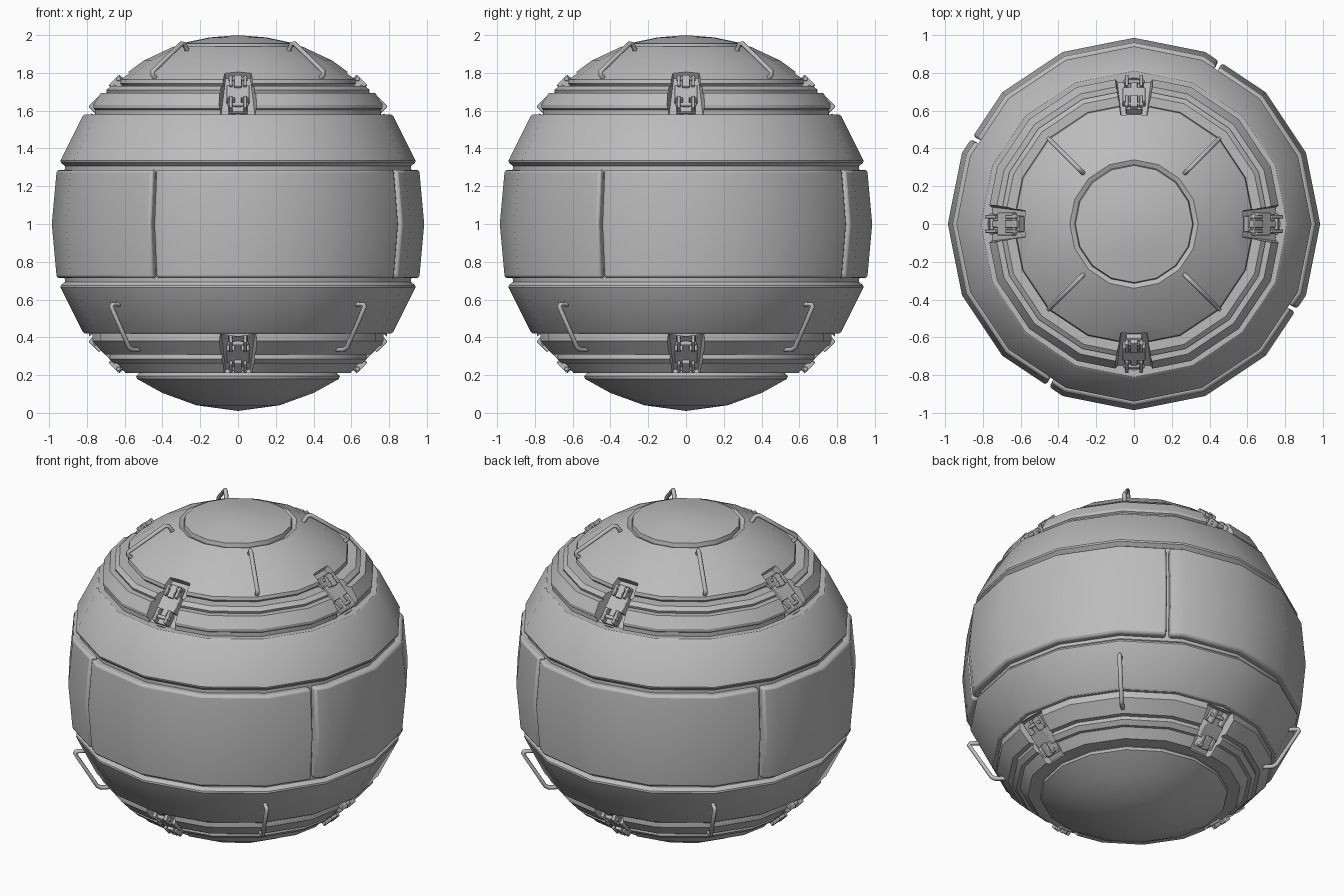
import bpy, bmesh, math
from mathutils import Matrix, Vector

old = bpy.data.objects.get("Cube")
if old:
    bpy.data.objects.remove(old)

grey = bpy.data.materials.new("plain_grey")
grey.use_nodes = True
COLOUR = (0.5, 0.5, 0.5, 1)
grey.diffuse_color = COLOUR
grey.node_tree.nodes["Principled BSDF"].inputs["Base Color"].default_value = COLOUR

SIDES = 16
STEP = math.tau / SIDES


def finish(bm, name, bevel=0.0):
    bmesh.ops.remove_doubles(bm, verts=bm.verts, dist=1e-5)
    bmesh.ops.recalc_face_normals(bm, faces=bm.faces)
    mesh = bpy.data.meshes.new(name)
    bm.to_mesh(mesh)
    bm.free()
    mesh.materials.append(grey)
    ob = bpy.data.objects.new(name, mesh)
    bpy.context.collection.objects.link(ob)
    if bevel:
        mod = ob.modifiers.new("edge_bevel", "BEVEL")
        mod.width, mod.segments, mod.limit_method = bevel, 2, "ANGLE"
        mod.angle_limit = math.radians(40)
    return ob


def smooth(ob):
    bpy.ops.object.select_all(action="DESELECT")
    ob.select_set(True)
    bpy.context.view_layer.objects.active = ob
    bpy.ops.object.shade_smooth_by_angle(angle=math.radians(30))


def on_ring(r, a, z):
    """Point on the sixteen-sided ring of corner radius r at angle a."""
    off = a % STEP - STEP / 2
    r *= math.cos(STEP / 2) / math.cos(off)
    return (r * math.cos(a), r * math.sin(a), z)


def sweep(bm, profile, angles, closed):
    rows = [[bm.verts.new(on_ring(r, a, z)) for r, z in profile] for a in angles]
    count = len(profile)
    pairs = list(zip(rows, rows[1:]))
    if closed:
        pairs.append((rows[-1], rows[0]))
    else:
        bm.faces.new(rows[0])
        bm.faces.new(rows[-1])
    for p, q in pairs:
        for i in range(count - closed):
            j = (i + 1) % count
            corners = [p[i], p[j], q[j], q[i]]
            if profile[i][0] == 0:
                corners.remove(q[i])
            elif profile[j][0] == 0:
                corners.remove(q[j])
            bm.faces.new(corners)
    if closed:
        for k in (0, -1):
            poles = [row[k] for row in rows]
            if profile[k][0] == 0:
                bmesh.ops.pointmerge(bm, verts=poles, merge_co=poles[0].co)


def lathe(name, profile):
    bm = bmesh.new()
    sweep(bm, profile, [i * STEP for i in range(SIDES)], True)
    return finish(bm, name)


# Turned shells and bands
upper_shell = lathe("upper_shell", [
    (0, 2.0), (0.15, 1.988), (0.31, 1.955), (0.315, 1.93), (0.34, 1.94),
    (0.5, 1.865), (0.635, 1.765), (0.64, 1.745), (0.625, 1.73), (0.69, 1.73),
    (0.715, 1.71), (0.71, 1.695), (0.745, 1.695), (0.785, 1.63), (0.785, 1.612),
    (0.775, 1.605), (0.775, 1.5), (0, 1.5)])
lower_shell = lathe("lower_shell", [
    (0, 0.5), (0.775, 0.5), (0.79, 0.43), (0.79, 0.38), (0.725, 0.31),
    (0.695, 0.31), (0.7, 0.285), (0.675, 0.262), (0.655, 0.262), (0.61, 0.21),
    (0.525, 0.21), (0.54, 0.195), (0.535, 0.18), (0.4, 0.105), (0.22, 0.04), (0, 0.01)])
band = [(0, 1.58), (0.81, 1.58), (0.822, 1.572), (0.94, 1.335),
        (0.938, 1.325), (0.915, 1.305), (0, 1.305)]
upper_band = lathe("upper_band", band)
lower_band = lathe("lower_band", [(r, 2 - z) for r, z in band])
core = lathe("core", [(0, 1.35), (0.915, 1.35), (0.93, 1.0), (0.915, 0.65), (0, 0.65)])

# Four bevelled belt panels
panel_profile = [(0.89, 0.713), (0.96, 0.713), (0.986, 1.0), (0.96, 1.287), (0.89, 1.287)]
panels = []
for k in range(4):
    start = math.radians(62.6 + 90 * k)
    end = start + math.radians(88.8)
    corners = [i * STEP for i in range(2 * SIDES) if start < i * STEP < end]
    bm = bmesh.new()
    sweep(bm, panel_profile, [start] + corners + [end], False)
    panels.append(finish(bm, f"belt_panel_{k + 1}", 0.014))


def latch_frames():
    """Frames on the sphere: x across, y toward the pole, z outward."""
    for side in (1, -1):
        for k in range(4):
            a, e = k * math.pi / 2, side * math.pi / 4
            n = Vector((math.cos(e) * math.cos(a), math.cos(e) * math.sin(a), math.sin(e)))
            t = Vector((-math.sin(a), math.cos(a), 0)) * side
            rot = Matrix((t, n.cross(t), n)).transposed().to_4x4()
            yield Matrix.Translation(Vector((0, 0, 1)) + n * 0.94) @ rot


# Latch recesses cut into the shells
bm = bmesh.new()
for frame in latch_frames():
    low = [(-.09, -.13), (.09, -.13), (.065, .15), (-.065, .15)]
    high = [(-.125, -.15), (.125, -.15), (.085, .175), (-.085, .175)]
    b = [bm.verts.new(frame @ Vector((x, y, 0))) for x, y in low]
    t = [bm.verts.new(frame @ Vector((x, y, 0.12))) for x, y in high]
    bm.faces.new(b)
    bm.faces.new(t)
    for i in range(4):
        j = (i + 1) % 4
        bm.faces.new((b[i], b[j], t[j], t[i]))
cutter = finish(bm, "recess_cutter")
cutter.hide_render = True
for shell in (upper_shell, lower_shell):
    mod = shell.modifiers.new("recess", "BOOLEAN")
    mod.operation, mod.solver, mod.object = "DIFFERENCE", "EXACT", cutter
    bpy.context.view_layer.objects.active = shell
    bpy.ops.object.modifier_apply(modifier=mod.name)
bpy.data.objects.remove(cutter)


# Latch mechanism, shared by all eight recesses
def block(bm, centre, size):
    bmesh.ops.create_cube(bm, size=1, matrix=Matrix.Translation(centre)
                          @ Matrix.Diagonal((*size, 1)))


def pin(bm, y, z, length, radius):
    bmesh.ops.create_cone(bm, cap_ends=True, segments=8, radius1=radius, radius2=radius,
                          depth=length, matrix=Matrix.Translation((0, y, z))
                          @ Matrix.Rotation(math.pi / 2, 4, "Y"))


bm = bmesh.new()
block(bm, (0, 0.01, 0.02), (0.12, 0.1, 0.05))
block(bm, (0, 0.085, 0.02), (0.085, 0.07, 0.04))
block(bm, (0, 0.075, 0.045), (0.04, 0.08, 0.035))
block(bm, (0, -0.085, 0.01), (0.1, 0.07, 0.02))
block(bm, (0, -0.055, 0.035), (0.035, 0.07, 0.02))
for x in (-1, 1):
    block(bm, (x * 0.037, 0.075, 0.04), (0.016, 0.07, 0.05))
    block(bm, (x * 0.038, -0.08, 0.035), (0.018, 0.08, 0.05))
pin(bm, 0.095, 0.05, 0.1, 0.012)
pin(bm, -0.085, 0.04, 0.11, 0.012)
latch = finish(bm, "latch_1", 0.004)
smooth(latch)
for k, frame in enumerate(latch_frames()):
    ob = latch if k == 0 else latch.copy()
    if k:
        ob.name = f"latch_{k + 1}"
        bpy.context.collection.objects.link(ob)
    ob.matrix_world = frame


# Bent-rod grab handles on the diagonals
def handle(name, path, angle):
    curve = bpy.data.curves.new(name, "CURVE")
    curve.dimensions = "3D"
    curve.bevel_depth, curve.bevel_resolution = 0.013, 1
    curve.use_fill_caps = True
    spline = curve.splines.new("POLY")
    pts = [Vector((r, 0, z)) for r, z in path]
    # clip the two bends for a rounded corner
    rod = [pts[0]]
    for a, b, c in zip(pts, pts[1:], pts[2:]):
        rod += [b + (a - b).normalized() * 0.015, b + (c - b).normalized() * 0.015]
    rod.append(pts[-1])
    spline.points.add(len(rod) - 1)
    for p, co in zip(spline.points, rod):
        p.co = (*co, 1)
    curve.materials.append(grey)
    ob = bpy.data.objects.new(name, curve)
    ob.rotation_euler.z = angle
    bpy.context.collection.objects.link(ob)


for k in range(4):
    turn = math.pi / 4 + k * math.pi / 2
    handle(f"upper_handle_{k + 1}", [(0.375, 1.91), (0.41, 1.965), (0.65, 1.80), (0.61, 1.765)], turn)
    handle(f"lower_handle_{k + 1}", [(0.88, 0.575), (0.955, 0.575), (0.81, 0.335), (0.74, 0.335)], turn)

for ob in [upper_shell, lower_shell, upper_band, lower_band, core] + panels:
    smooth(ob)
